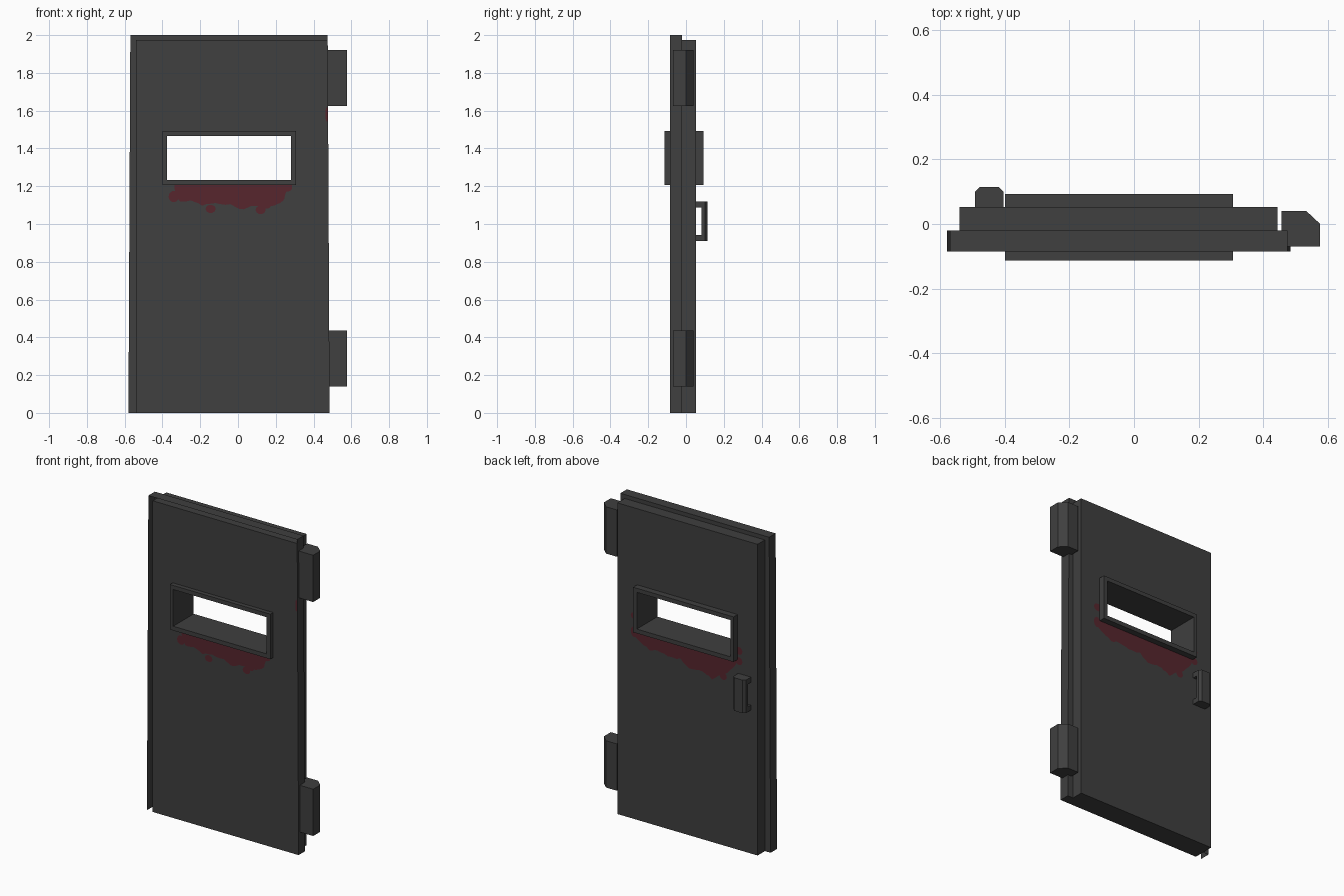
import bpy, bmesh, math, random

if "Cube" in bpy.data.objects:
    bpy.data.objects.remove(bpy.data.objects["Cube"])

random.seed(4)


def material(name, rgb):
    m = bpy.data.materials.new(name)
    m.diffuse_color = (*rgb, 1)
    m.use_nodes = True
    m.node_tree.nodes["Principled BSDF"].inputs["Base Color"].default_value = m.diffuse_color
    return m


METAL = material("dark_metal", (0.05, 0.05, 0.05))
RED = material("dried_red", (0.095, 0.019, 0.027))


def finish(name, bm, mat, recalc=True):
    bmesh.ops.remove_doubles(bm, verts=bm.verts, dist=1e-5)
    if recalc:
        bmesh.ops.recalc_face_normals(bm, faces=bm.faces)
    me = bpy.data.meshes.new(name)
    bm.to_mesh(me)
    bm.free()
    me.materials.append(mat)
    ob = bpy.data.objects.new(name, me)
    bpy.context.collection.objects.link(ob)
    return ob


def rect(x0, x1, z0, z1):
    return [(x0, z0), (x1, z0), (x1, z1), (x0, z1)]


def prism(bm, pts, z0, z1):
    lo = [bm.verts.new((x, y, z0)) for x, y in pts]
    hi = [bm.verts.new((x, y, z1)) for x, y in pts]
    bm.faces.new(lo[::-1])
    bm.faces.new(hi)
    for i in range(len(pts)):
        j = (i + 1) % len(pts)
        bm.faces.new((lo[i], lo[j], hi[j], hi[i]))


# Door: closed loft of four-cornered loops from front to back and through the window
F, M, B = -0.085, -0.02, 0.053
hole = rect(-0.376, 0.28, 1.233, 1.466)
frame = rect(-0.399, 0.306, 1.206, 1.492)
plate = [(-0.54, 0), (0.485, 0), (0.475, 1.975), (-0.54, 1.975)]
body = rect(-0.54, 0.445, 0, 1.975)
loops = [(hole, -0.113), (frame, -0.113), (frame, F), (plate, F), (plate, M),
         (body, M), (body, B), (frame, B), (frame, 0.093), (hole, 0.093)]
bm = bmesh.new()
rings = [[bm.verts.new((x, y, z)) for x, z in pts] for pts, y in loops]
for a, b in zip(rings, rings[1:] + rings[:1]):
    for i in range(4):
        j = (i + 1) % 4
        bm.faces.new((a[i], a[j], b[j], b[i]))
finish("door_panel_with_window", bm, METAL)

# Folded sheet lip on the left and top edges, open at the front
outer = [(-0.58, 0), (-0.57, 2), (0.475, 2), (0.475, 1.975)]
inner = [(-0.54, 0), (-0.54, 1.975), (0.475, 1.975), (0.475, 1.975)]
bm = bmesh.new()
for i in range(3):
    (ax, az), (bx, bz) = outer[i], outer[i + 1]
    quad = [(ax, F, az), (ax, M, az), (bx, M, bz), (bx, F, bz)]
    bm.faces.new([bm.verts.new(p) for p in reversed(quad)])
    if i < 2:
        (cx, cz), (dx, dz) = inner[i + 1], inner[i]
        quad = [(ax, M, az), (dx, M, dz), (cx, M, cz), (bx, M, bz)]
        bm.faces.new([bm.verts.new(p) for p in reversed(quad)])
ob = finish("sheet_lip", bm, METAL)

# Hinges
hinge = [(0.457, -0.07), (0.577, -0.07), (0.577, 0.0), (0.533, 0.041), (0.457, 0.041)]
for name, z in (("lower_hinge", 0.14), ("upper_hinge", 1.625)):
    bm = bmesh.new()
    prism(bm, hinge, z, z + 0.297)
    finish(name, bm, METAL)

# Pull handle: chamfered bar on two legs
bm = bmesh.new()
prism(bm, [(-0.493, 0.083), (-0.404, 0.083), (-0.404, 0.1), (-0.419, 0.115),
           (-0.478, 0.115), (-0.493, 0.1)], 0.91, 1.12)
for z0, z1 in ((0.91, 0.942), (1.087, 1.12)):
    prism(bm, [(-0.493, B), (-0.404, B), (-0.404, 0.083), (-0.493, 0.083)], z0, z1)
finish("pull_handle", bm, METAL)


# Red stains: column strips below the window plus round drops
def stain(name, edge, top, drops, y):
    bm = bmesh.new()
    pts = []
    for (ax, az), (bx, bz) in zip(edge, edge[1:]):
        for k in range(3):
            t = k / 3
            jit = random.uniform(-0.006, 0.006)
            pts.append((ax + (bx - ax) * t, az + (bz - az) * t + jit))
    pts.append(edge[-1])
    for (ax, az), (bx, bz) in zip(pts, pts[1:]):
        quad = [(ax, az), (bx, bz), (bx, max(top, bz + 0.002)), (ax, max(top, az + 0.002))]
        bm.faces.new([bm.verts.new((x, y, z)) for x, z in quad])
    for cx, cz, rx, rz in drops:
        bm.faces.new([bm.verts.new((cx + rx * math.cos(a * math.pi / 5), y,
                                    cz + rz * math.sin(a * math.pi / 5))) for a in range(10)])
    for f in bm.faces:
        f.normal_update()
        if f.normal.y * y < 0:
            f.normal_flip()
    finish(name, bm, RED, False)


stain("front_stain",
      [(-0.335, 1.185), (-0.31, 1.125), (-0.25, 1.12), (-0.19, 1.10), (-0.12, 1.115),
       (-0.04, 1.10), (0.01, 1.075), (0.07, 1.095), (0.13, 1.09), (0.19, 1.095),
       (0.24, 1.125), (0.255, 1.165), (0.285, 1.195)], 1.206,
      [(-0.34, 1.145, 0.028, 0.03), (-0.145, 1.08, 0.027, 0.022), (0.12, 1.075, 0.027, 0.023),
       (0.15, 1.1, 0.025, 0.02), (0.262, 1.19, 0.025, 0.018), (0.47, 1.58, 0.007, 0.04)],
      F - 0.002)
stain("back_stain",
      [(-0.39, 1.17), (-0.33, 1.10), (-0.27, 1.07), (-0.22, 1.035), (-0.16, 1.07),
       (-0.06, 1.06), (0.0, 1.10), (0.09, 1.10), (0.16, 1.115), (0.22, 1.10),
       (0.28, 1.14), (0.33, 1.16)], 1.206,
      [(-0.41, 1.2, 0.025, 0.025), (-0.41, 1.265, 0.025, 0.025), (0.32, 1.29, 0.03, 0.025),
       (0.325, 1.19, 0.025, 0.035), (-0.3, 1.075, 0.025, 0.025)],
      B + 0.002)
